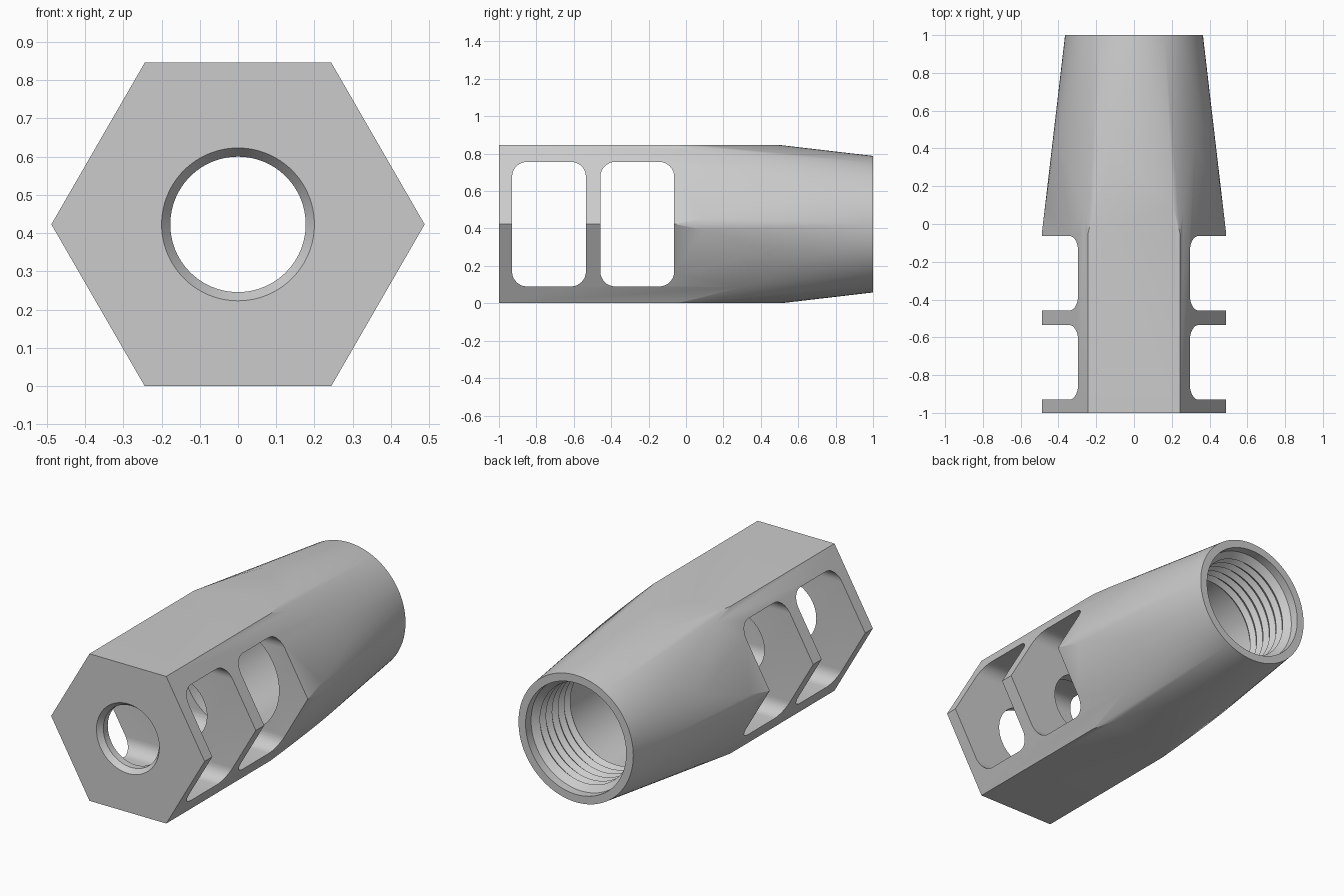
import bpy, bmesh
from math import sin, cos, pi, radians

if "Cube" in bpy.data.objects:
    bpy.data.objects.remove(bpy.data.objects["Cube"])

ZC = 0.423          # height of the long axis
SEG = 96


def make_object(name, bm):
    bmesh.ops.recalc_face_normals(bm, faces=bm.faces)
    mesh = bpy.data.meshes.new(name)
    bm.to_mesh(mesh)
    bm.free()
    obj = bpy.data.objects.new(name, mesh)
    bpy.context.collection.objects.link(obj)
    return obj


def prism(name, points, offset):
    """Extrude a closed outline along an offset vector."""
    bm = bmesh.new()
    face = bm.faces.new([bm.verts.new(p) for p in points])
    ext = bmesh.ops.extrude_face_region(bm, geom=[face])
    verts = [g for g in ext["geom"] if isinstance(g, bmesh.types.BMVert)]
    bmesh.ops.translate(bm, vec=offset, verts=verts)
    return make_object(name, bm)


def lathe(name, profile):
    """Revolve (radius, y) pairs around the long axis, capped at both ends."""
    bm = bmesh.new()
    rings = []
    for r, y in profile:
        rings.append([bm.verts.new((r * cos(2 * pi * i / SEG), y,
                                    ZC + r * sin(2 * pi * i / SEG)))
                      for i in range(SEG)])
    for a, b in zip(rings, rings[1:]):
        for i in range(SEG):
            j = (i + 1) % SEG
            bm.faces.new((a[i], a[j], b[j], b[i]))
    bm.faces.new(rings[0])
    bm.faces.new(rings[-1])
    return make_object(name, bm)


def boolean(target, tool, operation):
    mod = target.modifiers.new(tool.name, 'BOOLEAN')
    mod.operation = operation
    mod.solver = 'EXACT'
    mod.object = tool
    bpy.context.view_layer.objects.active = target
    bpy.ops.object.modifier_apply(modifier=mod.name)
    bpy.data.objects.remove(tool)


# Hexagonal body
R = 0.488
hexagon = [(R * cos(i * pi / 3), -1, ZC + R * sin(i * pi / 3)) for i in range(6)]
body = prism("hex_body", hexagon, (0, 2.2, 0))

# Conical taper that rounds the rear half
slope = 0.117
taper = lathe("taper_cone", [(0.365 + slope * 2.1, -1.1), (0.365, 1.0)])
boolean(body, taper, 'INTERSECT')

# Two rounded side windows, cut straight through
rad, half_h = 0.08, 0.333
for y0, y1 in ((-0.93, -0.535), (-0.458, -0.063)):
    outline = []
    corners = ((y1 - rad, 1, 0), (y0 + rad, 1, 90),
               (y0 + rad, -1, 180), (y1 - rad, -1, 270))
    for cy, side, start in corners:
        for k in range(9):
            a = radians(start + k * 90 / 8)
            outline.append((-0.7, cy + rad * cos(a),
                            ZC + side * (half_h - rad) + rad * sin(a)))
    boolean(body, prism("window_cutter", outline, (1.4, 0, 0)), 'DIFFERENCE')

# Bore: chamfered front hole, wide rear chamber with ridges
profile = [(0.215, -1.02), (0.177, -0.97), (0.177, -0.3), (0.305, -0.3), (0.305, 0.62)]
for k in range(5):
    y = 0.64 + k * 0.055
    profile += [(0.287, y), (0.308, y + 0.0275)]
profile += [(0.287, 0.915), (0.32, 0.95), (0.32, 1.1)]
boolean(body, lathe("bore_cutter", profile), 'DIFFERENCE')

# Smooth shading with crisp edges
bpy.ops.object.select_all(action='DESELECT')
body.select_set(True)
bpy.context.view_layer.objects.active = body
bpy.ops.object.shade_smooth_by_angle(angle=radians(30))
